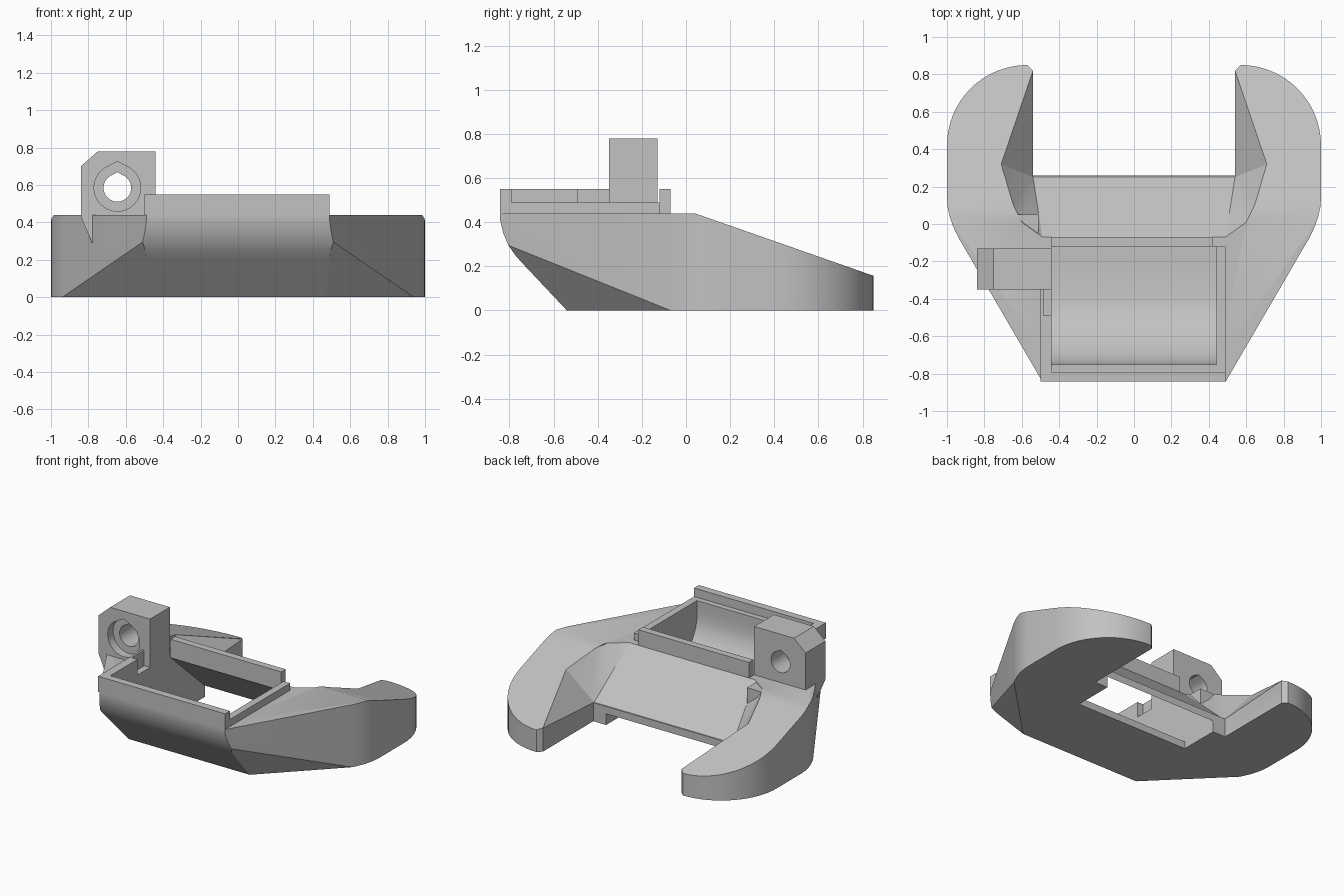
import bpy, bmesh, math

cube = bpy.data.objects.get("Cube")
if cube:
    bpy.data.objects.remove(cube, do_unlink=True)

grey = bpy.data.materials.new("plain_grey")
grey.use_nodes = True
GREY = (0.54, 0.54, 0.54, 1)
grey.diffuse_color = GREY
grey.node_tree.nodes["Principled BSDF"].inputs["Base Color"].default_value = GREY


def hull(name, points):
    """Convex solid around the given points."""
    bm = bmesh.new()
    for p in points:
        bm.verts.new(p)
    bmesh.ops.remove_doubles(bm, verts=bm.verts, dist=1e-4)
    res = bmesh.ops.convex_hull(bm, input=bm.verts)
    inner = [g for g in res["geom_interior"] if isinstance(g, bmesh.types.BMVert)]
    if inner:
        bmesh.ops.delete(bm, geom=inner, context='VERTS')
    bmesh.ops.dissolve_limit(bm, angle_limit=0.01, verts=bm.verts, edges=bm.edges)
    bmesh.ops.recalc_face_normals(bm, faces=bm.faces)
    mesh = bpy.data.meshes.new(name)
    bm.to_mesh(mesh)
    bm.free()
    mesh.materials.append(grey)
    obj = bpy.data.objects.new(name, mesh)
    bpy.context.collection.objects.link(obj)
    return obj


def box(name, x0, x1, y0, y1, z0, z1):
    return hull(name, [(x, y, z) for x in (x0, x1) for y in (y0, y1) for z in (z0, z1)])


def along_x(name, profile, x0, x1):
    return hull(name, [(x, y, z) for x in (x0, x1) for y, z in profile])


def along_y(name, profile, y0, y1):
    return hull(name, [(x, y, z) for y in (y0, y1) for x, z in profile])


def both_sides(points):
    return [(s * x, y, z) for s in (-1, 1) for x, y, z in points]


def select_only(obj):
    bpy.ops.object.select_all(action='DESELECT')
    obj.select_set(True)
    bpy.context.view_layer.objects.active = obj


def cut(obj, *cutters):
    for c in cutters:
        c.hide_render = True
        mod = obj.modifiers.new("cut", 'BOOLEAN')
        mod.operation = 'DIFFERENCE'
        mod.solver = 'EXACT'
        mod.object = c
        select_only(obj)
        bpy.ops.object.modifier_apply(modifier=mod.name)
        bpy.data.objects.remove(c, do_unlink=True)


# Main body: convex outer shell with sloping rear and chamfered front corners
def roof(y):
    return min(0.44, 0.44 - 0.35 * (y - 0.04))


outline = [(0.95, -0.05), (0.97, -0.005), (0.985, 0.04), (0.996, 0.09), (1, 0.14)]
for i in range(17):
    a = math.radians(90 * i / 16)
    outline.append((0.57 + 0.43 * math.cos(a), 0.42 + 0.43 * math.sin(a)))
shell = [(x, y, z) for x, y in outline for z in (0, roof(y))]
shell += [(0.94, -0.07, 0), (0.94, -0.07, 0.44), (0.47, -0.54, 0), (0.49, -0.843, 0.44),
          (0.49, -0.843, 0.41), (0.498, -0.828, 0.35), (0.51, -0.805, 0.295),
          (0.493, -0.77, 0.245), (0.489, -0.735, 0.207)]
body = hull("body", both_sides(shell))

# Gap between the horns, and the steep rear deck with its flared sides
deck = [(0.49, -0.07, 0.44), (0.6, 0.01, 0.44), (0.645, 0.1, 0.419), (0.71, 0.32, 0.342),
        (0.54, 0.82, 0.165), (0.54, 0.25, 0.13)]
deck += [(x, y, 0.9) for x, y, z in deck]
tips = [(x, y, z) for x, y in ((0.53, 0.81), (0.575, 0.855)) for z in (-0.2, 0.9)]
cut(body,
    box("gap", -0.54, 0.54, 0.26, 1.2, -0.2, 1),
    hull("tip_cutter", both_sides(tips)),
    hull("deck_cutter", both_sides(deck)))

# Tray cavity with a curved front, open underneath the deck to the rear
cavity = [(-0.75, 0.7), (-0.75, 0.36), (-0.735, 0.3), (-0.7, 0.235), (-0.64, 0.17),
          (-0.56, 0.11), (-0.48, 0.07), (-0.4, 0.05), (-0.12, 0.05), (-0.12, 0.7)]
tunnel = [(-0.2, 0.05), (-0.2, 0.42), (-0.12, 0.42), (0.27, 0.07), (0.27, 0.05)]
cut(body,
    along_x("cavity_cutter", cavity, -0.44, 0.44),
    along_x("tunnel_cutter", tunnel, -0.44, 0.44),
    box("floor_cutter", -0.44, 0.44, -0.02, 0.4, -0.2, 0.06))

parts = [body]

# Raised frame around the tray
parts += [
    box("front_rim", -0.5, 0.49, -0.843, -0.75, 0.44, 0.49),
    box("front_lip", -0.5, 0.49, -0.843, -0.79, 0.49, 0.55),
    box("left_rim", 0.44, 0.49, -0.75, -0.12, 0.44, 0.49),
    box("right_rim", -0.5, -0.44, -0.79, -0.49, 0.44, 0.55),
    box("right_thin_rim", -0.5, -0.485, -0.49, -0.35, 0.44, 0.55),
    box("rear_rim", -0.44, 0.42, -0.12, -0.07, 0.42, 0.55),
    box("deck_corner_block", -0.63, -0.51, -0.07, 0.05, 0.2, 0.437),
]

# Hinge block with a stepped, peaked bore
block = along_y("hinge_block", [(-0.44, 0.78), (-0.75, 0.78), (-0.84, 0.7), (-0.84, 0.43),
                                (-0.78, 0.29), (-0.44, 0.29)], -0.35, -0.13)


def peaked_circle(r):
    pts = [(-0.645 + r * math.cos(math.tau * i / 32), 0.585 + r * math.sin(math.tau * i / 32))
           for i in range(32)]
    return pts + [(-0.645, 0.585 + r * 1.13)]


cut(block,
    along_y("bore", peaked_circle(0.074), -0.6, 0.1),
    along_y("counterbore", peaked_circle(0.125), -0.6, -0.29))
parts.append(block)

for part in parts:
    select_only(part)
    bpy.ops.object.shade_smooth_by_angle(angle=math.radians(25))
